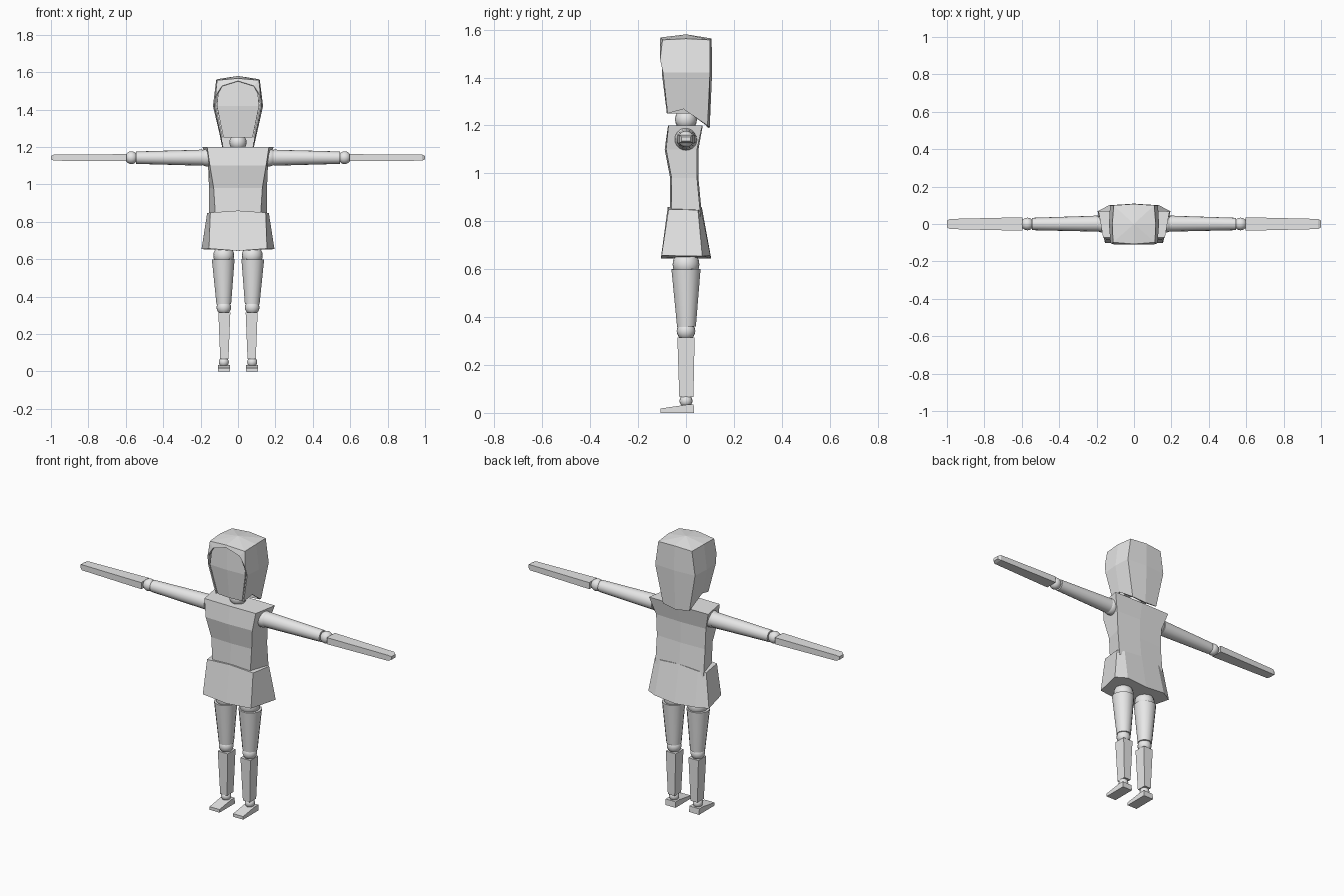
import bpy, bmesh, math
from mathutils import Vector

if "Cube" in bpy.data.objects:
    bpy.data.objects.remove(bpy.data.objects["Cube"])

grey = bpy.data.materials.new("plain grey")
grey.diffuse_color = (0.8, 0.8, 0.8, 1)
grey.use_nodes = True
grey.node_tree.nodes["Principled BSDF"].inputs["Base Color"].default_value = grey.diffuse_color


def finish(name, bm, smooth=False):
    bmesh.ops.recalc_face_normals(bm, faces=bm.faces)
    mesh = bpy.data.meshes.new(name)
    bm.to_mesh(mesh)
    bm.free()
    mesh.materials.append(grey)
    ob = bpy.data.objects.new(name, mesh)
    bpy.context.collection.objects.link(ob)
    if smooth:
        bpy.ops.object.select_all(action='DESELECT')
        ob.select_set(True)
        bpy.context.view_layer.objects.active = ob
        bpy.ops.object.shade_smooth_by_angle(angle=math.radians(40))
    return ob


def loft(name, rings, smooth=False):
    """Closed solid through rings of matching points."""
    bm = bmesh.new()
    vs = [[bm.verts.new(p) for p in r] for r in rings]
    n = len(vs[0])
    for a, b in zip(vs, vs[1:]):
        for i in range(n):
            j = (i + 1) % n
            bm.faces.new((a[i], a[j], b[j], b[i]))
    bm.faces.new(vs[0])
    bm.faces.new(vs[-1])
    return finish(name, bm, smooth)


def ball(name, loc, r):
    bm = bmesh.new()
    bmesh.ops.create_uvsphere(bm, u_segments=16, v_segments=10, radius=r)
    bmesh.ops.translate(bm, verts=bm.verts, vec=loc)
    return finish(name, bm, True)


def tube(name, a, b, ra, rb, n=16):
    """Tapered round limb from a to b."""
    a, b = Vector(a), Vector(b)
    q = (b - a).to_track_quat('Z', 'Y')
    rings = []
    for c, r in ((a, ra), (b, rb)):
        rings.append([c + q @ Vector((r * math.cos(t * math.tau / n),
                                      r * math.sin(t * math.tau / n), 0))
                      for t in range(n)])
    return loft(name, rings, True)


def rect(cx, hw, y0, y1, z):
    return [(cx - hw, y0, z), (cx + hw, y0, z), (cx + hw, y1, z), (cx - hw, y1, z)]


def body_ring(z, wf, wb, yf, yb, bulge=0.006):
    """Six-sided section with a slight centre ridge front and back."""
    return [(-wf, yf + bulge, z), (0, yf, z), (wf, yf + bulge, z),
            (wb, yb - bulge, z), (0, yb, z), (-wb, yb - bulge, z)]


# Torso: narrow front, wider back
loft("torso", [body_ring(0.82, 0.12, 0.155, -0.068, 0.067),
               body_ring(0.98, 0.13, 0.155, -0.066, 0.052),
               body_ring(1.10, 0.15, 0.16, -0.089, 0.052),
               body_ring(1.20, 0.165, 0.19, -0.075, 0.07, 0.002)])


# Skirt: flared eight-sided section
def skirt_ring(z, zc, wf, ws, wb, yf, ys, yb):
    return [(-wf, yf, z), (0, yf - 0.003, zc), (wf, yf, z), (ws, ys, z - 0.003),
            (wb, yb, z), (0, yb + 0.003, zc), (-wb, yb, z), (-ws, ys, z - 0.003)]


loft("skirt", [skirt_ring(0.657, 0.645, 0.155, 0.195, 0.13, -0.102, 0.068, 0.102),
               skirt_ring(0.85, 0.86, 0.148, 0.165, 0.12, -0.073, 0.05, 0.063)])

# Head and neck
ball("neck", (0, 0, 1.225), 0.046)
loft("head", [body_ring(1.25, 0.078, 0.075, -0.080, 0.06),
              body_ring(1.42, 0.113, 0.115, -0.101, 0.09),
              body_ring(1.55, 0.10, 0.098, -0.098, 0.09)])

# Hair: shell around sides, back and top, with a fringe
bm = bmesh.new()
half = [  # front edge, side, back corner; top to bottom
    [(0.112, -0.098, 1.557), (0.126, -0.096, 1.42), (0.090, -0.077, 1.25)],
    [(0.116, 0.0, 1.562), (0.134, 0.0, 1.42), (0.098, -0.01, 1.268)],
    [(0.108, 0.100, 1.557), (0.128, 0.100, 1.42), (0.085, 0.090, 1.20)]]
centre = [(0, 0.107, 1.563), (0, 0.109, 1.42), (0, 0.099, 1.19)]
mirrored = [[(-x, y, z) for x, y, z in col] for col in reversed(half)]
cols = [[bm.verts.new(p) for p in col] for col in half + [centre] + mirrored]
for a, b in zip(cols, cols[1:]):
    for k in range(2):
        bm.faces.new((a[k], b[k], b[k + 1], a[k + 1]))
brow = bm.verts.new((0, -0.107, 1.567))
apex = bm.verts.new((0, 0, 1.58))
rim = [c[0] for c in cols] + [brow]
for i, v in enumerate(rim):
    bm.faces.new((v, rim[(i + 1) % len(rim)], apex))
part = bm.verts.new((0, -0.109, 1.553))
for c, s in ((cols[0], 1), (cols[-1], -1)):
    mid = bm.verts.new((s * 0.085, -0.109, 1.527))
    tip = bm.verts.new((s * 0.120, -0.108, 1.475))
    bm.faces.new((brow, c[0], mid, part))
    bm.faces.new((c[0], tip, mid))
    bm.faces.new((c[0], c[1], tip))
hair = finish("hair", bm)
shell = hair.modifiers.new("thickness", 'SOLIDIFY')
shell.thickness = 0.008
shell.offset = -1

for s, side in ((1, "left"), (-1, "right")):
    # Arms
    z = 1.143
    ball(side + "_shoulder", (s * 0.165, 0, z), 0.047)
    tube(side + "_upper_arm", (s * 0.19, 0.002, z), (s * 0.545, 0, z), 0.043, 0.033)
    ball(side + "_elbow", (s * 0.57, 0, z), 0.034)
    loft(side + "_forearm", [[(s * x, -y, z - h), (s * x, y, z - h),
                              (s * x, y, z + h), (s * x, -y, z + h)]
                             for x, y, h in ((0.597, 0.036, 0.019), (0.985, 0.027, 0.016),
                                             (1.0, 0.018, 0.009))])
    # Legs
    x = s * 0.076
    ball(side + "_hip", (x, 0, 0.62), 0.056)
    tube(side + "_thigh", (s * 0.079, 0, 0.60), (x, 0.002, 0.36), 0.062, 0.040)
    ball(side + "_knee", (x, 0, 0.342), 0.039)
    loft(side + "_shin", [rect(s * 0.073, 0.022, -0.028, 0.031, 0.066),
                          rect(s * 0.073, 0.032, -0.036, 0.036, 0.315)])
    ball(side + "_ankle", (x, 0, 0.05), 0.027)
    # Foot: wedge profile swept across its width
    foot = [(-0.107, 0), (0.034, 0), (0.032, 0.034), (0.0, 0.034), (-0.107, 0.018)]
    loft(side + "_foot", [[(x + d, y, h) for y, h in foot] for d in (-0.032, 0.032)])
